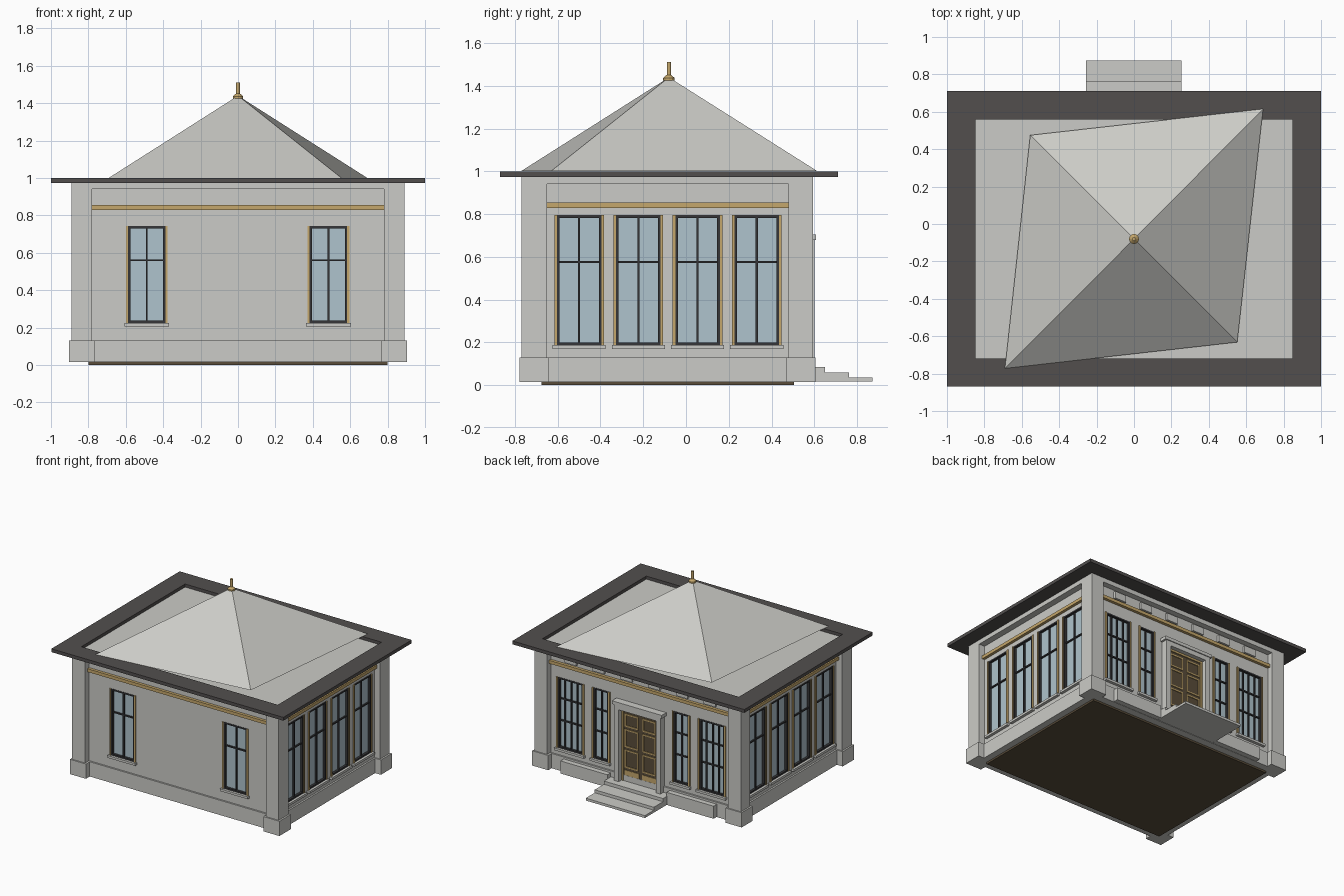
import bpy, bmesh, math
from mathutils import Vector, Matrix

if "Cube" in bpy.data.objects:
    bpy.data.objects.remove(bpy.data.objects["Cube"])


def material(name, rgb):
    m = bpy.data.materials.new(name)
    m.diffuse_color = (*rgb, 1)
    m.use_nodes = True
    m.node_tree.nodes["Principled BSDF"].inputs["Base Color"].default_value = m.diffuse_color
    return m


STONE = material("pale_stone", (0.60, 0.60, 0.57))
EAVE = material("dark_eave", (0.085, 0.078, 0.076))
GOLD = material("gold_trim", (0.56, 0.39, 0.15))
FRAME = material("black_frame", (0.035, 0.035, 0.038))
GLASS = material("blue_glass", (0.43, 0.55, 0.61))
BROWN = material("dark_brown", (0.10, 0.073, 0.042))

CY = -0.085                              # middle of the house in y
WX, WF, WB = 0.84, -0.72, 0.55           # outer wall planes


def finish(name, bm, mat):
    bmesh.ops.recalc_face_normals(bm, faces=bm.faces)
    me = bpy.data.meshes.new(name)
    bm.to_mesh(me)
    bm.free()
    me.materials.append(mat)
    ob = bpy.data.objects.new(name, me)
    bpy.context.collection.objects.link(ob)
    return ob


def part(name, mat, boxes):
    """One object made of boxes (x0, x1, y0, y1, z0, z1)."""
    bm = bmesh.new()
    for x0, x1, y0, y1, z0, z1 in boxes:
        mid = Vector((x0 + x1, y0 + y1, z0 + z1)) / 2
        size = (abs(x1 - x0), abs(y1 - y0), abs(z1 - z0), 1)
        bmesh.ops.create_cube(bm, size=1, matrix=Matrix.Translation(mid) @ Matrix.Diagonal(size))
    return finish(name, bm, mat)


def on_wall(side, u0, u1, d0, d1, z0, z1):
    """Box along a wall: u runs along it, d points outward."""
    if side == "front":
        return (u0, u1, WF - d0, WF - d1, z0, z1)
    if side == "back":
        return (u0, u1, WB + d0, WB + d1, z0, z1)
    s = 1 if side == "right" else -1
    return (s * (WX + d0), s * (WX + d1), u0, u1, z0, z1)


def ring(x_out, y0, y1, x_in, yi0, yi1, z0, z1):
    """Rectangular frame lying flat."""
    return [(-x_out, x_out, y0, yi0, z0, z1), (-x_out, x_out, yi1, y1, z0, z1),
            (-x_out, -x_in, yi0, yi1, z0, z1), (x_in, x_out, yi0, yi1, z0, z1)]


# floor, plinth and walls
part("floor", BROWN, [(-0.8, 0.8, -0.675, 0.505, 0, 0.018)])
part("plinth", STONE, ring(0.853, -0.733, 0.563, 0.79, -0.665, 0.495, 0.015, 0.13))
walls = part("walls", STONE, ring(WX, WF, WB, 0.805, -0.685, 0.515, 0.12, 0.95))
part("ceiling_and_frieze", STONE, [(-0.89, 0.89, -0.77, 0.595, 0.94, 0.976)])

# corner pilasters with bases
pilasters, bases = [], []
for s in (-1, 1):
    for y0, y1 in ((-0.77, -0.65), (0.48, 0.595)):
        pilasters.append((s * 0.78, s * 0.89, y0, y1, 0.1, 0.945))
        bases.append((s * 0.765, s * 0.903, y0 - 0.01, y1 + 0.01, 0.015, 0.13))
part("corner_pilasters", STONE, pilasters)
part("pilaster_bases", STONE, bases)

# gold band under the frieze
part("gold_band", GOLD,
     [on_wall(s, -0.78, 0.78, -0.01, 0.022, 0.83, 0.855) for s in ("front", "back")] +
     [on_wall(s, -0.65, 0.48, -0.01, 0.022, 0.83, 0.855) for s in ("left", "right")])
part("frieze_blocks", STONE,
     [on_wall("back", x - 0.05, x + 0.05, -0.01, 0.018, 0.87, 0.925)
      for x in (-0.6, -0.36, -0.12, 0.12, 0.36, 0.6)])

# windows: side, centre, width, bottom, top, upright bars, cross bar heights, sill
windows = [("front", x, 0.2, 0.225, 0.743, 1, (0.56,), True) for x in (-0.488, 0.483)]
for side in ("left", "right"):
    windows += [(side, -0.5 + 0.277 * i, 0.208, 0.187, 0.795, 1, (0.577,), True) for i in range(4)]
for s in (-1, 1):
    windows.append(("back", s * 0.61, 0.215, 0.185, 0.735, 3, (0.4, 0.57), True))
    windows.append(("back", s * 0.345, 0.13, 0.185, 0.735, 1, (0.4, 0.57), True))

glass, frames, trims, sills, holes = [], [], [], [], []
for side, c, w, z0, z1, bars, cross, sill in windows:
    a, b, t = c - w / 2, c + w / 2, 0.012
    holes.append(on_wall(side, a, b, -0.1, 0.1, z0, z1))
    glass.append(on_wall(side, a, b, -0.024, -0.016, z0, z1))
    for u in (a, b - t):
        frames.append(on_wall(side, u, u + t, -0.03, 0.003, z0, z1))
    for z in (z0, z1 - t):
        frames.append(on_wall(side, a, b, -0.03, 0.003, z, z + t))
    for i in range(bars):
        u = a + w * (i + 1) / (bars + 1)
        frames.append(on_wall(side, u - 0.005, u + 0.005, -0.028, -0.004, z0, z1))
    for z in cross:
        frames.append(on_wall(side, a, b, -0.028, -0.005, z - 0.005, z + 0.005))
    for u in (a - 0.012, b):
        trims.append(on_wall(side, u, u + 0.012, -0.01, 0.008, z0, z1))
    if sill:
        sills.append(on_wall(side, a - 0.02, b + 0.02, -0.02, 0.022, z0 - 0.018, z0))
part("window_glass", GLASS, glass)
part("window_frames", FRAME, frames)
part("window_trim", GOLD, trims)
part("window_sills", STONE, sills)

# openings cut through the walls
cutter = part("window_cutter", STONE, holes)
cutter.hide_render = True
cutter.display_type = 'WIRE'
cut = walls.modifiers.new("openings", 'BOOLEAN')
cut.operation = 'DIFFERENCE'
cut.solver = 'EXACT'
cut.use_self = True
cut.object = cutter
bpy.context.view_layer.update()
cut_mesh = bpy.data.meshes.new_from_object(walls.evaluated_get(bpy.context.evaluated_depsgraph_get()))
walls.modifiers.clear()
walls.data = cut_mesh
bpy.data.objects.remove(cutter)

# back entrance: surround, double door, steps and flanking blocks
part("door_surround", STONE,
     [on_wall("back", s * 0.16, s * 0.2, -0.01, 0.05, 0.06, 0.665) for s in (-1, 1)] +
     [on_wall("back", -0.2, 0.2, -0.01, 0.05, 0.645, 0.68),
      on_wall("back", -0.215, 0.215, -0.01, 0.057, 0.68, 0.705)])
part("door_leaves", BROWN, [on_wall("back", -0.16, 0.16, -0.01, 0.008, 0.085, 0.645)])
door_gold = [on_wall("back", s * 0.145, s * 0.16, 0, 0.016, 0.085, 0.645) for s in (-1, 1)]
door_gold.append(on_wall("back", -0.16, 0.16, 0, 0.016, 0.63, 0.645))
for s in (-1, 1):
    door_gold.append(on_wall("back", s * 0.012, s * 0.138, 0, 0.012, 0.09, 0.17))
    for z0, z1 in ((0.19, 0.33), (0.35, 0.49), (0.51, 0.61)):
        for u in (0.018, 0.124):
            door_gold.append(on_wall("back", s * u, s * (u + 0.01), 0, 0.014, z0, z1))
        for z in (z0, z1 - 0.01):
            door_gold.append(on_wall("back", s * 0.018, s * 0.134, 0, 0.014, z, z + 0.01))
part("door_gilding", GOLD, door_gold)
part("steps", STONE, [(-0.257, 0.253, 0.54, y, 0.018, z)
                      for y, z in ((0.65, 0.085), (0.763, 0.06), (0.873, 0.037))])
part("flanking_blocks", STONE, [(s * 0.255, s * 0.66, 0.54, 0.603, 0.017, 0.115) for s in (-1, 1)])

# projecting eave
part("eave", EAVE, ring(1.0, -0.87, 0.71, 0.847, -0.72, 0.558, 0.974, 1.0))

# twisted pyramid roof
bm = bmesh.new()
corners = [bm.verts.new((x, y, 1.001)) for x, y in
           ((-0.69, -0.772), (0.552, -0.632), (0.69, 0.615), (-0.555, 0.475))]
apex = bm.verts.new((0, -0.08, 1.44))
bm.faces.new(corners)
for i in range(4):
    bm.faces.new((corners[i], corners[(i + 1) % 4], apex))
finish("roof", bm, STONE)

# finial
bm = bmesh.new()
for r0, r1, z0, z1 in ((0.027, 0.027, 1.426, 1.437), (0.027, 0.01, 1.437, 1.452), (0.01, 0.01, 1.445, 1.511)):
    bmesh.ops.create_cone(bm, cap_ends=True, segments=12, radius1=r0, radius2=r1, depth=z1 - z0,
                          matrix=Matrix.Translation((0, -0.08, (z0 + z1) / 2)))
finish("finial", bm, GOLD)
